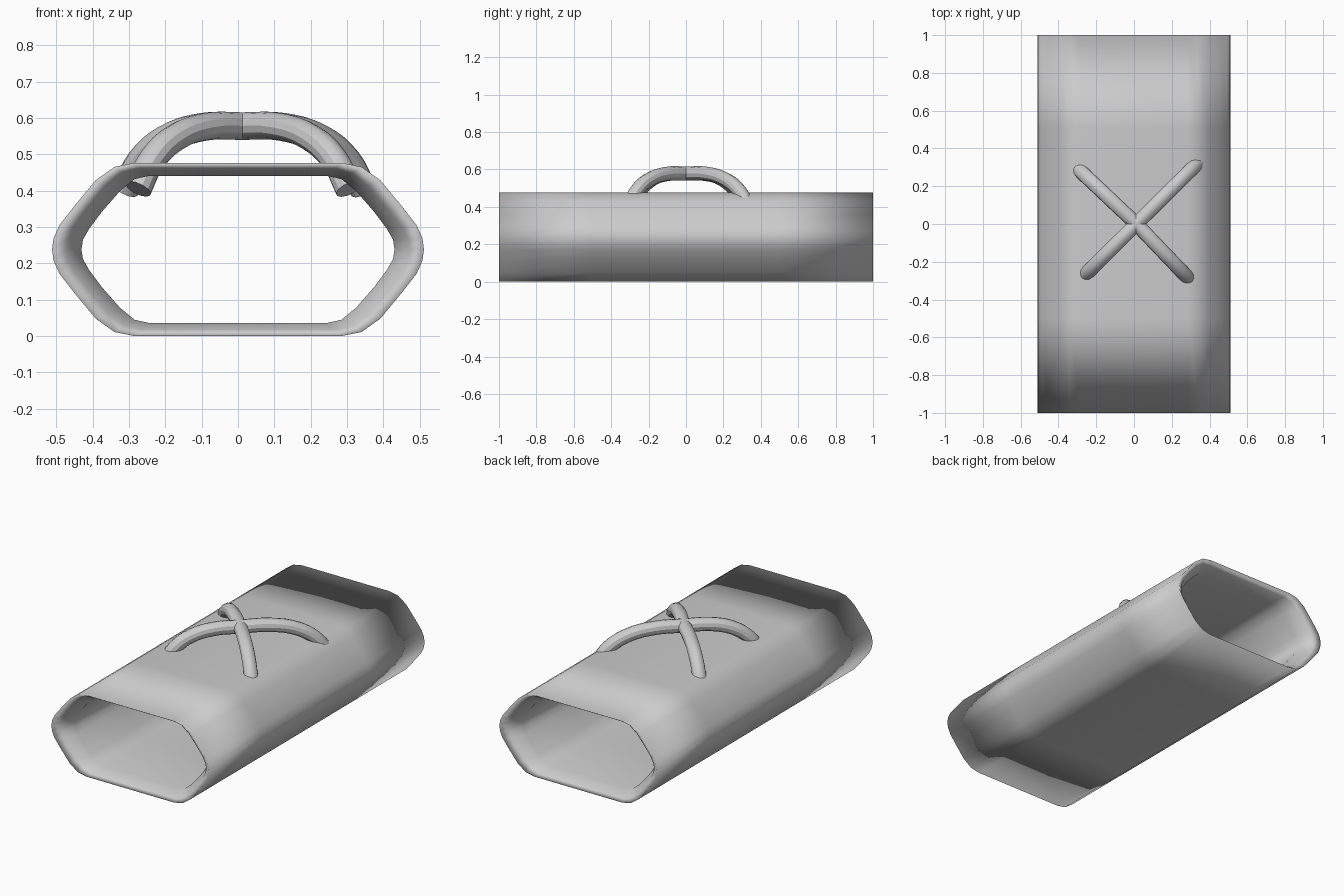
import bpy, bmesh

if "Cube" in bpy.data.objects:
    bpy.data.objects.remove(bpy.data.objects["Cube"])

ZC = 0.2385  # mid height of the sleeve

# Quarter cross-sections (x, z), lower right; mirrored into full loops
OUTER = [(0.285, 0.0), (0.34, 0.011), (0.392, 0.048), (0.45, 0.118),
         (0.492, 0.172), (0.508, 0.208), (0.512, ZC)]
INNER = [(0.245, 0.036), (0.285, 0.045), (0.325, 0.078), (0.375, 0.135),
         (0.41, 0.182), (0.427, 0.212), (0.431, ZC)]
MIDDLE = [((a + c) / 2, (b + d) / 2) for (a, b), (c, d) in zip(OUTER, INNER)]


def full_loop(quarter):
    right = quarter + [(x, 2 * ZC - z) for x, z in reversed(quarter[:-1])]
    return right + [(-x, z) for x, z in reversed(right)]


# Open sleeve: rings run along the outside, round the lip, back along the inside
def build_sleeve():
    stations = [(OUTER, y) for y in (-1, -0.5, 0, 0.5, 1)]
    stations += [(MIDDLE, 0.97), (INNER, 0.9), (INNER, 0.5), (INNER, 0),
                 (INNER, -0.5), (INNER, -0.9), (MIDDLE, -0.97)]
    bm = bmesh.new()
    rings = [[bm.verts.new((x, y, z)) for x, z in full_loop(q)]
             for q, y in stations]
    n = len(rings[0])
    for i, a in enumerate(rings):
        b = rings[(i + 1) % len(rings)]
        for j in range(n):
            k = (j + 1) % n
            bm.faces.new((a[j], a[k], b[k], b[j]))
    bmesh.ops.recalc_face_normals(bm, faces=bm.faces)
    for f in bm.faces:
        f.smooth = True
    mesh = bpy.data.meshes.new("sleeve")
    bm.to_mesh(mesh)
    bm.free()
    obj = bpy.data.objects.new("sleeve", mesh)
    bpy.context.collection.objects.link(obj)


# Arched handle bar whose ends sink through the top of the sleeve
def build_bar(name, start, end):
    arc = [(1.0, 0.405), (0.87, 0.483), (0.65, 0.545), (0.35, 0.576)]
    cx = 0.012
    pts = [(cx + (start[0] - cx) * t, start[1] * t, z) for t, z in arc]
    pts.append((cx, 0, 0.578))
    pts += [(cx + (end[0] - cx) * t, end[1] * t, z) for t, z in reversed(arc)]
    curve = bpy.data.curves.new(name, 'CURVE')
    curve.dimensions = '3D'
    curve.bevel_depth = 0.038
    curve.bevel_resolution = 4
    curve.resolution_u = 4
    curve.use_fill_caps = True
    spline = curve.splines.new('BEZIER')
    spline.bezier_points.add(len(pts) - 1)
    for bp, p in zip(spline.bezier_points, pts):
        bp.co = p
        bp.handle_left_type = bp.handle_right_type = 'AUTO'
    obj = bpy.data.objects.new(name, curve)
    bpy.context.collection.objects.link(obj)
    bpy.ops.object.select_all(action='DESELECT')
    obj.select_set(True)
    bpy.context.view_layer.objects.active = obj
    bpy.ops.object.convert(target='MESH')
    bpy.ops.object.shade_smooth_by_angle()


build_sleeve()
build_bar("handle_bar_a", (-0.31, 0.305), (0.305, -0.305))
build_bar("handle_bar_b", (-0.275, -0.285), (0.345, 0.33))
